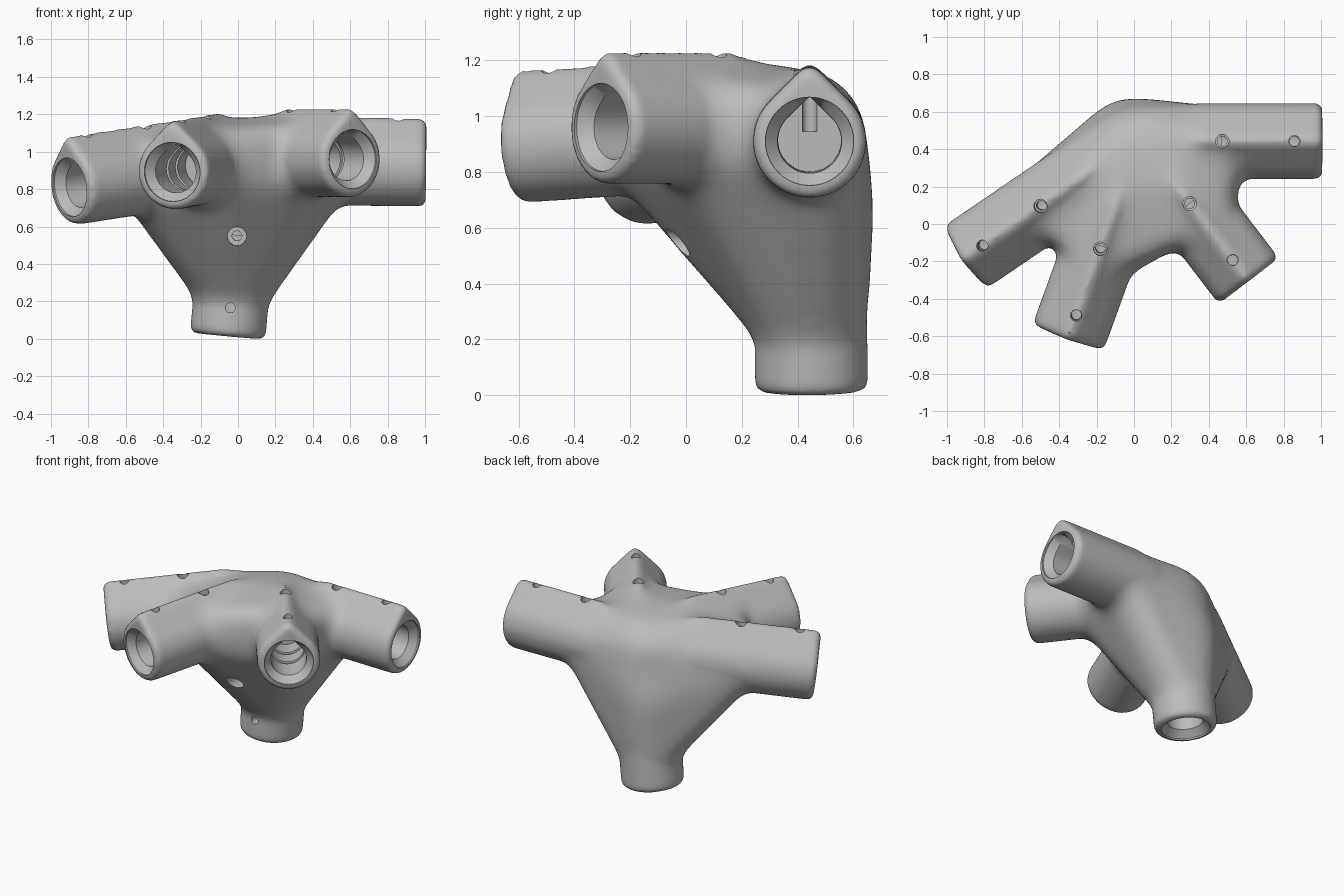
import bpy
import bmesh
from math import cos, sin, pi
from mathutils import Vector, Matrix

if "Cube" in bpy.data.objects:
    bpy.data.objects.remove(bpy.data.objects["Cube"], do_unlink=True)

SIDES = 48
RADIUS = 0.203
UP, FRONT = Vector((0, 0, 1)), Vector((0, -1, 0))
# How far a section rises above its circle: none, low, blunt ridge, sharp peak
ROUND, LOW, BLUNT, SHARP = 1.0, 1.15, 1.34, 1.42

# Sockets: mouth centre, inner end near the hub, ridge direction, ridge and
# bore shapes, webbing reach and radius, screw depths, inner screw head radius
SOCKETS = [
    (Vector((1.0, 0.443, 0.90)), Vector((0.03, 0.443, 0.91)), UP, BLUNT, SHARP,
     0.53, 0.175, (0.145, 0.53), 0.036),
    (Vector((0.61, -0.30, 0.95)), Vector((0.06, 0.42, 0.95)), UP, BLUNT, SHARP,
     0.54, 0.203, (0.135, 0.515), 0.036),
    (Vector((-0.35, -0.60, 0.882)), Vector((0.02, 0.42, 0.95)), UP, BLUNT, SHARP,
     0.66, 0.203, (0.135, 0.515), 0.036),
    (Vector((-0.895, -0.173, 0.80)), Vector((0.02, 0.45, 0.94)), UP, BLUNT, SHARP,
     0.70, 0.185, (0.135, 0.515), 0.036),
    (Vector((-0.055, 0.45, 0.01)), Vector((0.03, 0.44, 0.92)), FRONT, ROUND, ROUND,
     0.73, 0.203, (0.148, 0.535), 0.05),
]


def ring(bm, origin, axis, up, dist, r, peak):
    """A circle across the axis, its top drawn up into a right-angled peak."""
    up = (up - axis * up.dot(axis)).normalized()
    side = up.cross(axis)
    verts = []
    for i in range(SIDES):
        a = 2 * pi * i / SIDES
        off = min(a, 2 * pi - a)
        k = min(1 / cos(pi / 4 - off), peak) if off < pi / 4 else 1
        verts.append(bm.verts.new(origin + axis * dist + (up * cos(a) + side * sin(a)) * r * k))
    return verts


def loft(bm, origin, axis, up, sections):
    """A closed solid through (distance, radius, peak) sections."""
    rings = [ring(bm, origin, axis, up, *s) for s in sections]
    for lo, hi in zip(rings, rings[1:]):
        for i in range(SIDES):
            j = (i + 1) % SIDES
            bm.faces.new((lo[i], lo[j], hi[j], hi[i]))
    bm.faces.new(rings[0][::-1])
    bm.faces.new(rings[-1])


def make_object(name, bm):
    bmesh.ops.recalc_face_normals(bm, faces=bm.faces[:])
    mesh = bpy.data.meshes.new(name)
    bm.to_mesh(mesh)
    bm.free()
    ob = bpy.data.objects.new(name, mesh)
    bpy.context.scene.collection.objects.link(ob)
    return ob


def bake(ob):
    """Replace the mesh by its modified result."""
    graph = bpy.context.evaluated_depsgraph_get()
    mesh = bpy.data.meshes.new_from_object(ob.evaluated_get(graph))
    ob.modifiers.clear()
    ob.data = mesh


def fuse(ob, voxel, iterations):
    """Melt overlapping solids into one softened skin."""
    remesh = ob.modifiers.new("fuse", 'REMESH')
    remesh.mode = 'VOXEL'
    remesh.voxel_size = voxel
    soften = ob.modifiers.new("soften", 'SMOOTH')
    soften.factor = 0.5
    soften.iterations = iterations
    bake(ob)


# Hub webbing: hull around the socket roots and a rounded core
hull = bmesh.new()
for mouth, root, up, ridge, bore, web, web_radius, depths, head in SOCKETS:
    axis = (mouth - root).normalized()
    ring(hull, root, axis, up, web, web_radius, ROUND)
    ring(hull, root, axis, up, 0.25, RADIUS, LOW)
for centre, r in (((0.06, 0.405, 0.92), 0.245), ((0.0, 0.37, 0.64), 0.31)):
    bmesh.ops.create_icosphere(hull, subdivisions=3, radius=r,
                               matrix=Matrix.Translation(centre))
bmesh.ops.delete(hull, geom=hull.edges[:], context='EDGES_FACES')
bmesh.ops.convex_hull(hull, input=hull.verts[:])
bmesh.ops.delete(hull, geom=[v for v in hull.verts if not v.link_faces], context='VERTS')

# Sleeves leaving the hub, so the webbing gets soft fillets
for mouth, root, up, ridge, bore, web, web_radius, depths, head in SOCKETS:
    reach = (mouth - root).length - 0.06
    loft(hull, root, (mouth - root).normalized(), up,
         [(0, RADIUS, ROUND), (0.3, RADIUS, ridge), (reach, RADIUS, ridge)])
joint = make_object("socket_joint", hull)
fuse(joint, 0.03, 30)

# Sleeves at full size, with blunt ridges and rounded mouths
body = bmesh.new()
body.from_mesh(joint.data)
for mouth, root, up, ridge, bore, web, web_radius, depths, head in SOCKETS:
    end = (mouth - root).length + 0.006
    loft(body, root, (mouth - root).normalized(), up,
         [(0, RADIUS - 0.02, ROUND), (0.34, RADIUS, ridge), (end - 0.03, RADIUS, ridge),
          (end - 0.01, RADIUS - 0.008, ridge), (end, RADIUS - 0.025, ridge)])
body.to_mesh(joint.data)
body.free()
fuse(joint, 0.015, 9)

# Bores with a flared mouth and two grooves; screw holes through the ridge
bores, screws = bmesh.new(), bmesh.new()
for mouth, root, up, ridge, bore, web, web_radius, depths, head in SOCKETS:
    inward = (root - mouth).normalized()
    sections = [(-0.05, 0.16, ROUND), (0.005, 0.158, ROUND), (0.05, 0.115, bore)]
    for groove in (0.22, 0.36):
        sections += [(groove, 0.113, bore), (groove + 0.001, 0.125, bore),
                     (groove + 0.03, 0.125, bore), (groove + 0.031, 0.113, bore)]
    loft(bores, mouth, inward, up, sections + [(depths[1], 0.113, bore)])
    out = (up - inward * up.dot(inward)).normalized()
    for depth, r in zip(depths, (0.03, head)):
        loft(screws, mouth + inward * depth, out, inward, [
            (0.03, 0.026, ROUND), (0.22, 0.026, ROUND), (0.221, r, ROUND), (0.62, r, ROUND)])

for name, bm in (("bore_cutter", bores), ("screw_cutter", screws)):
    cutter = make_object(name, bm)
    cutter.hide_render = True
    cut = joint.modifiers.new(name, 'BOOLEAN')
    cut.operation = 'DIFFERENCE'
    cut.solver = 'EXACT'
    cut.object = cutter
    bake(joint)
    bpy.data.objects.remove(cutter, do_unlink=True)

# One plain grey
grey = bpy.data.materials.new("plain_grey")
grey.use_nodes = True
colour = (0.5, 0.5, 0.5, 1)
grey.diffuse_color = colour
grey.node_tree.nodes["Principled BSDF"].inputs["Base Color"].default_value = colour
joint.data.materials.clear()
joint.data.materials.append(grey)
for p in joint.data.polygons:
    p.material_index = 0

# Stand on the ground
floor = min(v.co.z for v in joint.data.vertices)
joint.data.transform(Matrix.Translation((0, 0, -floor)))

bpy.ops.object.select_all(action='DESELECT')
joint.select_set(True)
bpy.context.view_layer.objects.active = joint
bpy.ops.object.shade_smooth_by_angle(angle=pi / 6)
